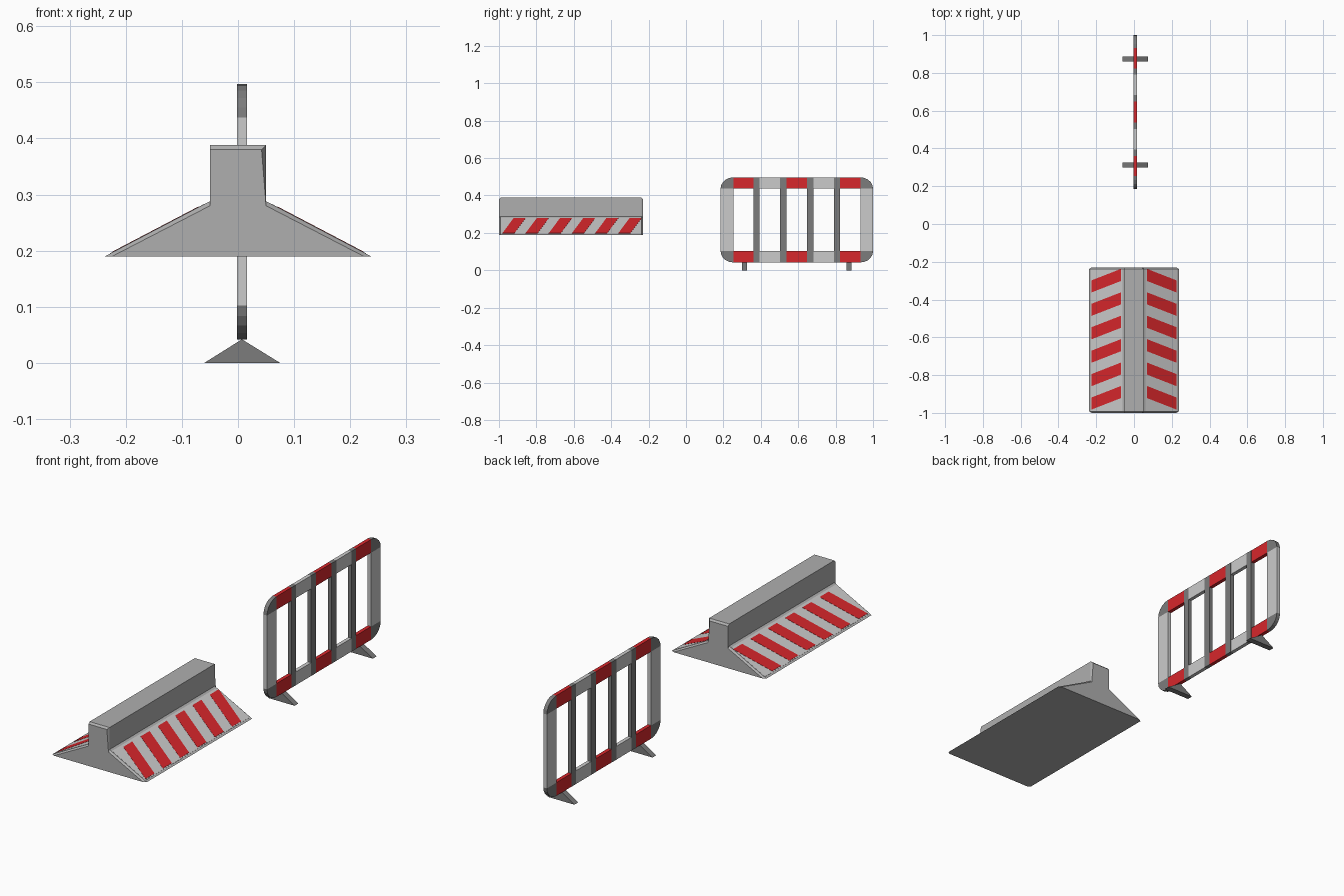
import bpy, bmesh, math

if "Cube" in bpy.data.objects:
    bpy.data.objects.remove(bpy.data.objects["Cube"])


def material(name, r, g, b):
    m = bpy.data.materials.new(name)
    m.diffuse_color = (r, g, b, 1)
    m.use_nodes = True
    m.node_tree.nodes["Principled BSDF"].inputs["Base Color"].default_value = m.diffuse_color
    return m


RED = material("red", 0.68, 0.02, 0.025)
LIGHT = material("light_grey", 0.62, 0.62, 0.62)
CONCRETE = material("concrete_grey", 0.43, 0.43, 0.43)
DARK = material("dark_grey", 0.2, 0.2, 0.2)


def loft(name, rings, mat):
    """Skin a list of matching closed rings and cap both ends."""
    bm = bmesh.new()
    vs = [[bm.verts.new(p) for p in ring] for ring in rings]
    n = len(vs[0])
    for a, b in zip(vs, vs[1:]):
        for i in range(n):
            j = (i + 1) % n
            bm.faces.new((a[i], a[j], b[j], b[i]))
    bm.faces.new(vs[0])
    bm.faces.new(vs[-1])
    bmesh.ops.recalc_face_normals(bm, faces=bm.faces)
    me = bpy.data.meshes.new(name)
    bm.to_mesh(me)
    bm.free()
    me.materials.append(mat)
    ob = bpy.data.objects.new(name, me)
    bpy.context.collection.objects.link(ob)
    return ob


# Concrete barrier: full profile with slightly inset end caps
outer = [(-0.237, 0.19), (0.237, 0.19), (0.05, 0.288),
         (0.05, 0.388), (-0.05, 0.388), (-0.05, 0.288)]
inset = [(-0.224, 0.19), (0.224, 0.19), (0.05, 0.28),
         (0.042, 0.38), (-0.05, 0.38), (-0.05, 0.28)]
loft("barrier_body",
     [[(x, y, z) for x, z in prof] for y, prof in
      ((-1.0, inset), (-0.992, outer), (-0.238, outer), (-0.23, inset))],
     CONCRETE)


def slope_sheet(name, corners, side, lift, mat):
    """Thin sheet on a sloped flank, corners given as (distance from middle, y)."""
    def ring(up):
        return [(side * x, y, 0.288 - (x - 0.05) * 0.524 + up) for x, y in corners]
    loft(name, [ring(-0.002), ring(lift)], mat)


# Reflective panels and slanted stripes on both flanks
for side, label in ((-1, "left"), (1, "right")):
    slope_sheet(f"flank_panel_{label}",
                [(0.06, -0.99), (0.228, -0.99), (0.228, -0.24), (0.06, -0.24)],
                side, 0.0006, LIGHT)
    for i in range(6):
        y = -0.238 - 0.124 * i
        slope_sheet(f"stripe_{label}_{i + 1}",
                    [(0.07, y), (0.224, y - 0.06), (0.224, y - 0.124), (0.07, y - 0.064)],
                    side, 0.0014, RED)


# Fence
FX, Y0, Y1, Z0, Z1 = 0.007, 0.185, 1.0, 0.042, 0.497
SIDE, RAIL = 0.068, 0.06
YC, ZC = (Y0 + Y1) / 2, (Z0 + Z1) / 2


def slab(name, yz, half, mat):
    loft(name, [[(FX + s * half, y, z) for y, z in yz] for s in (-1, 1)], mat)


def box(name, y0, y1, z0, z1, half, mat):
    slab(name, [(y0, z0), (y1, z0), (y1, z1), (y0, z1)], half, mat)


# Rounded corner pieces
for sy in (-1, 1):
    for sz in (-1, 1):
        hy, hz = (Y1 - Y0) / 2 - SIDE, (Z1 - Z0) / 2 - RAIL
        pts = [(YC + sy * hy, ZC + sz * hz)]
        for k in range(6):
            a = math.radians(18 * k)
            pts.append((YC + sy * (hy + SIDE * math.cos(a)),
                        ZC + sz * (hz + RAIL * math.sin(a))))
        slab("fence_corner", pts, 0.009, DARK)

# Side bars and uprights
for y in (Y0, Y1 - SIDE):
    box("fence_side", y, y + SIDE, Z0 + RAIL, Z1 - RAIL, 0.009, LIGHT)
posts = [(0.361, 0.394), (0.502, 0.537), (0.648, 0.683), (0.791, 0.824)]
for a, b in posts:
    box("fence_post", a, b, Z0, Z1, 0.009, DARK)

# Alternating red and light rail panels between the uprights
edges = [Y0 + SIDE] + [v for p in posts for v in p] + [Y1 - SIDE]
for z, label in ((Z0, "bottom"), (Z1 - RAIL, "top")):
    for i in range(5):
        box(f"{label}_rail_{i + 1}", edges[2 * i], edges[2 * i + 1],
            z, z + RAIL, 0.0085, LIGHT if i % 2 else RED)

# Triangular feet
for y in (0.3125, 0.8725):
    loft("fence_foot",
         [[(-0.06, y + d, 0), (0.075, y + d, 0), (FX, y + d, Z0)]
          for d in (-0.0135, 0.0135)], DARK)
